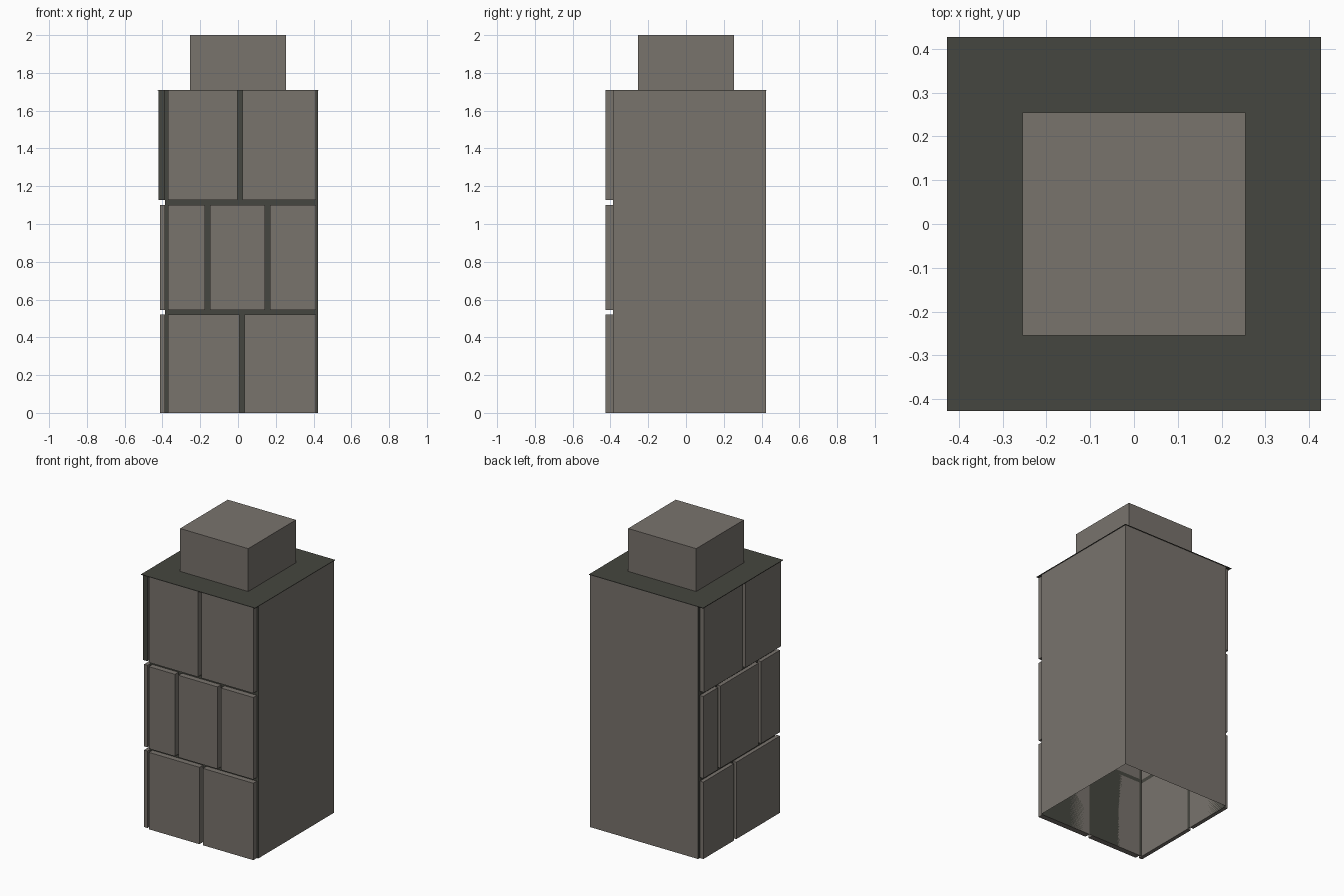
import bpy, bmesh
from mathutils import Vector

cube = bpy.data.objects.get("Cube")
if cube:
    bpy.data.objects.remove(cube, do_unlink=True)


def material(name, rgb):
    m = bpy.data.materials.new(name)
    m.use_nodes = True
    m.diffuse_color = (*rgb, 1)
    m.node_tree.nodes["Principled BSDF"].inputs["Base Color"].default_value = (*rgb, 1)
    return m


STONE = material("warm grey stone", (0.19, 0.172, 0.152))
MORTAR = material("dark mortar", (0.06, 0.061, 0.05))


def box(name, lo, hi, mat=0, dark=None, drop=None):
    """Box from corner to corner; dark and drop are rules on face normals."""
    bm = bmesh.new()
    bmesh.ops.create_cube(bm, size=1)
    lo, hi = Vector(lo), Vector(hi)
    for v in bm.verts:
        v.co = (lo + hi) / 2 + v.co * (hi - lo)
    bm.normal_update()
    for f in bm.faces:
        f.material_index = 1 if dark and dark(f.normal) else mat
    if drop:
        bmesh.ops.delete(bm, geom=[f for f in bm.faces if drop(f.normal)], context='FACES')
    me = bpy.data.meshes.new(name)
    bm.to_mesh(me)
    bm.free()
    me.materials.append(STONE)
    me.materials.append(MORTAR)
    ob = bpy.data.objects.new(name, me)
    bpy.context.collection.objects.link(ob)
    return ob


TOP = 1.71
WALL = -0.387
EDGE = 0.423

# Hollow shaft, open underneath: mortar behind the bricked sides, stone on the others
box("shaft", (WALL, WALL, 0), (EDGE, EDGE, TOP - 0.003),
    dark=lambda n: n.x < -0.5 or n.y < -0.5,
    drop=lambda n: abs(n.z) > 0.5)

# Thin cap and the block above it
box("cap", (-0.427, -0.427, TOP - 0.004), (0.427, 0.427, TOP), mat=1)
box("flue", (-0.255, -0.255, TOP), (0.255, 0.255, 2), drop=lambda n: n.z < -0.5)

# Brick rows: bottom, top, joints on the front, joints on the side, side depth
ROWS = [
    (0, 0.52, [0.022], [0.065], -0.413),
    (0.545, 1.10, [-0.162, 0.157], [-0.2, 0.235], -0.413),
    (1.128, TOP - 0.004, [0.01], [-0.025], -0.42),
]
GAP = 0.013


def spans(start, joints, end):
    starts = [start] + [j + GAP for j in joints]
    ends = [j - GAP for j in joints] + [end]
    return zip(starts, ends)


for r, (z0, z1, front, side, depth) in enumerate(ROWS):
    for i, (a, b) in enumerate(spans(-0.37, front, 0.412)):
        box(f"front_brick_{r}_{i}", (a, -0.425, z0), (b, WALL, z1))
    # The top row of side bricks has mortar on its front ends
    rule = (lambda n: n.y < -0.5) if r == 2 else None
    for i, (a, b) in enumerate(spans(-0.415, side, 0.405)):
        box(f"side_brick_{r}_{i}", (depth, a, z0), (WALL, b, z1), dark=rule)
